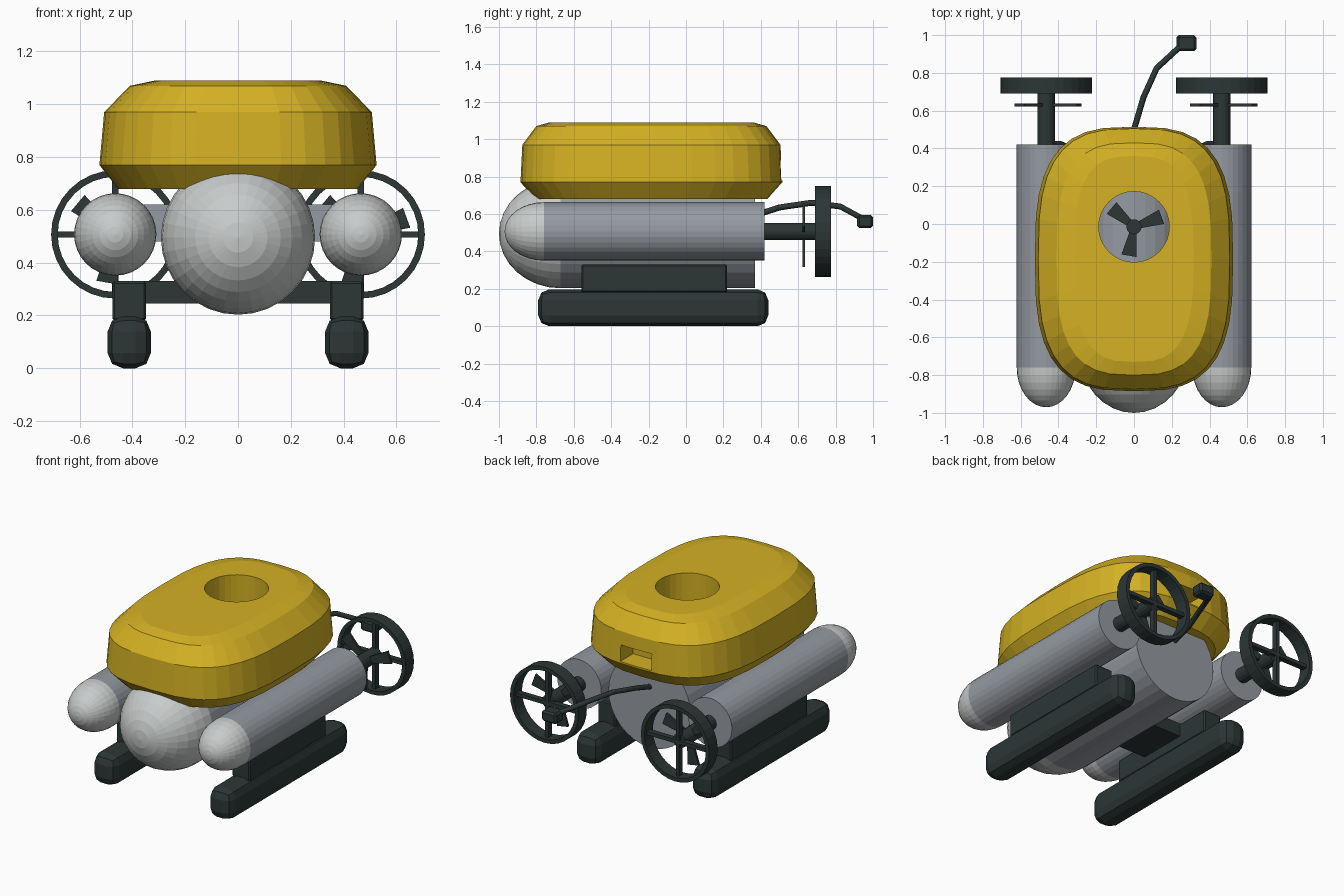
import bpy, bmesh
from math import sin, cos, pi, radians
from mathutils import Vector, Matrix

if "Cube" in bpy.data.objects:
    bpy.data.objects.remove(bpy.data.objects["Cube"])


def material(name, rgb):
    m = bpy.data.materials.new(name)
    m.use_nodes = True
    m.diffuse_color = (*rgb, 1)
    m.node_tree.nodes["Principled BSDF"].inputs["Base Color"].default_value = (*rgb, 1)
    return m


YELLOW = material("shell yellow", (0.66, 0.44, 0.017))
GREY = material("hull grey", (0.30, 0.325, 0.36))
LIGHT = material("dome light grey", (0.58, 0.60, 0.60))
DARK = material("dark slate", (0.025, 0.037, 0.037))


def finish(name, bm, mat):
    bmesh.ops.remove_doubles(bm, verts=bm.verts, dist=1e-5)
    bmesh.ops.recalc_face_normals(bm, faces=bm.faces)
    me = bpy.data.meshes.new(name)
    bm.to_mesh(me)
    bm.free()
    me.materials.append(mat)
    ob = bpy.data.objects.new(name, me)
    bpy.context.collection.objects.link(ob)
    return ob


def loft(name, rings, mat, closed=False):
    """Skin rings of points; cap both ends unless closed into a loop."""
    bm = bmesh.new()
    rows = [[bm.verts.new(p) for p in ring] for ring in rings]
    n = len(rows[0])
    pairs = list(zip(rows, rows[1:])) + ([(rows[-1], rows[0])] if closed else [])
    for a, b in pairs:
        for i in range(n):
            j = (i + 1) % n
            bm.faces.new((a[i], a[j], b[j], b[i]))
    if not closed:
        bm.faces.new(rows[0])
        bm.faces.new(rows[-1])
    return finish(name, bm, mat)


def lathe(name, x, z, profile, mat, n=32, closed=False):
    """Revolve (y, radius) pairs about a fore-and-aft axis."""
    rings = [[(x + r * cos(2 * pi * i / n), y, z + r * sin(2 * pi * i / n))
              for i in range(n)] for y, r in profile]
    return loft(name, rings, mat, closed)


def dome(name, x, z, y, r, length, mat):
    prof = [(y - length * sin(pi / 2 * k / 8), max(r * cos(pi / 2 * k / 8), 0.002))
            for k in range(9)]
    return lathe(name, x, z, prof, mat)


def box(name, lo, hi, mat, bevel=0, segments=1):
    lo, hi = Vector(lo), Vector(hi)
    bm = bmesh.new()
    bmesh.ops.create_cube(bm, size=1)
    for v in bm.verts:
        v.co = Vector(a * b for a, b in zip(v.co, hi - lo)) + (lo + hi) / 2
    if bevel:
        bmesh.ops.bevel(bm, geom=bm.edges[:], offset=bevel, segments=segments,
                        profile=0.5, affect='EDGES')
    return finish(name, bm, mat)


def rotor(name, centre, radius, upright):
    """Three flared flat blades; upright turns the disc to face aft."""
    bm = bmesh.new()
    for k in range(3):
        turn = Matrix.Rotation(radians(20 + 120 * k), 3, 'Z')
        outline = [(0.01, -0.015), (radius, -0.04), (radius, 0.04), (0.01, 0.015)]
        face = bm.faces.new([bm.verts.new(turn @ Vector((a, b, -0.007)))
                             for a, b in outline])
        up = bmesh.ops.extrude_face_region(bm, geom=[face])["geom"]
        bmesh.ops.translate(bm, vec=(0, 0, 0.014),
                            verts=[v for v in up if isinstance(v, bmesh.types.BMVert)])
    if upright:
        bmesh.ops.rotate(bm, verts=bm.verts, matrix=Matrix.Rotation(pi / 2, 3, 'X'))
    bmesh.ops.translate(bm, verts=bm.verts, vec=centre)
    return finish(name, bm, DARK)


def disc(name, radius, z0, z1, y, mat, n=32):
    return loft(name, [[(radius * cos(2 * pi * i / n), y + radius * sin(2 * pi * i / n), z)
                        for i in range(n)] for z in (z0, z1)], mat)


def rounded(rx, ry, z, n=36):
    """Rounded-rectangle ring for the shell."""
    power = lambda c: (abs(c) ** (2 / 3)) * (1 if c >= 0 else -1)
    return [(rx * power(cos(2 * pi * i / n)), -0.185 + ry * power(sin(2 * pi * i / n)), z)
            for i in range(n)]


# Buoyant shell with the lift well and the rear recess cut out
shell = loft("float_shell", [rounded(*r) for r in (
    (0.455, 0.62, 0.68), (0.525, 0.70, 0.77), (0.507, 0.69, 0.97),
    (0.41, 0.615, 1.07), (0.315, 0.545, 1.09))], YELLOW)
well = disc("well_cutter", 0.187, 0.6, 1.2, -0.015, YELLOW)
recess = box("recess_cutter", (-0.11, 0.38, 0.78), (0.11, 0.7, 0.885), YELLOW)
for cutter in (well, recess):
    mod = shell.modifiers.new("cut", 'BOOLEAN')
    mod.operation, mod.solver, mod.object = 'DIFFERENCE', 'EXACT', cutter
    bpy.context.view_layer.objects.active = shell
    bpy.ops.object.modifier_apply(modifier=mod.name)
    bpy.data.objects.remove(cutter)

# Lift rotor in the well
rotor("lift_rotor", (0, -0.015, 0.85), 0.155, False)
disc("lift_rotor_hub", 0.04, 0.78, 0.87, -0.015, DARK, 16)

# Main hull
lathe("main_hull", 0, 0.495, [(-0.67, 0.292), (0.37, 0.292)], GREY)
dome("main_dome", 0, 0.495, -0.67, 0.292, 0.33, LIGHT)
box("pod_crossbar", (-0.42, -0.35, 0.48), (0.42, -0.05, 0.62), GREY)
box("skid_crossbar", (-0.38, -0.32, 0.245), (0.38, 0.0, 0.33), DARK)

for side, s in (("right", -1), ("left", 1)):
    # Side pod
    x, z = 0.465 * s, 0.507
    lathe(side + "_pod", x, z, [(-0.76, 0.156), (0.42, 0.156)], GREY)
    dome(side + "_pod_dome", x, z, -0.76, 0.156, 0.21, LIGHT)

    # Thruster: shaft, rotor, guard ring and spokes
    lathe(side + "_thruster_shaft", x, z, [(0.41, 0.046), (0.73, 0.046)], DARK, 16)
    rotor(side + "_thruster_rotor", (x, 0.63, z), 0.185, True)
    lathe(side + "_guard_ring", x, z, [(0.69, 0.243), (0.775, 0.243),
                                       (0.775, 0.218), (0.69, 0.218)], DARK, 32, True)
    box(side + "_spoke_across", (x - 0.23, 0.715, z - 0.012), (x + 0.23, 0.75, z + 0.012), DARK)
    box(side + "_spoke_upright", (x - 0.012, 0.715, z - 0.23), (x + 0.012, 0.75, z + 0.23), DARK)

    # Landing skid and its bracket
    k = 0.412 * s
    box(side + "_skid", (k - 0.082, -0.79, 0), (k + 0.082, 0.44, 0.197), DARK, 0.058, 2)
    box(side + "_skid_bracket", (k - 0.063, -0.56, 0.18), (k + 0.063, 0.22, 0.33), DARK, 0.008)

# Trailing cable and plug
curve = bpy.data.curves.new("cable", 'CURVE')
curve.dimensions, curve.bevel_depth, curve.bevel_resolution = '3D', 0.016, 2
curve.use_fill_caps = True
path = [(0, 0.36, 0.59), (0, 0.5, 0.635), (0.05, 0.67, 0.66), (0.12, 0.825, 0.64),
        (0.25, 0.945, 0.575)]
spline = curve.splines.new('POLY')
spline.points.add(len(path) - 1)
for point, co in zip(spline.points, path):
    point.co = (*co, 1)
curve.materials.append(DARK)
bpy.context.collection.objects.link(bpy.data.objects.new("cable", curve))
box("cable_plug", (0.225, 0.915, 0.525), (0.33, 1.0, 0.595), DARK, 0.012)
